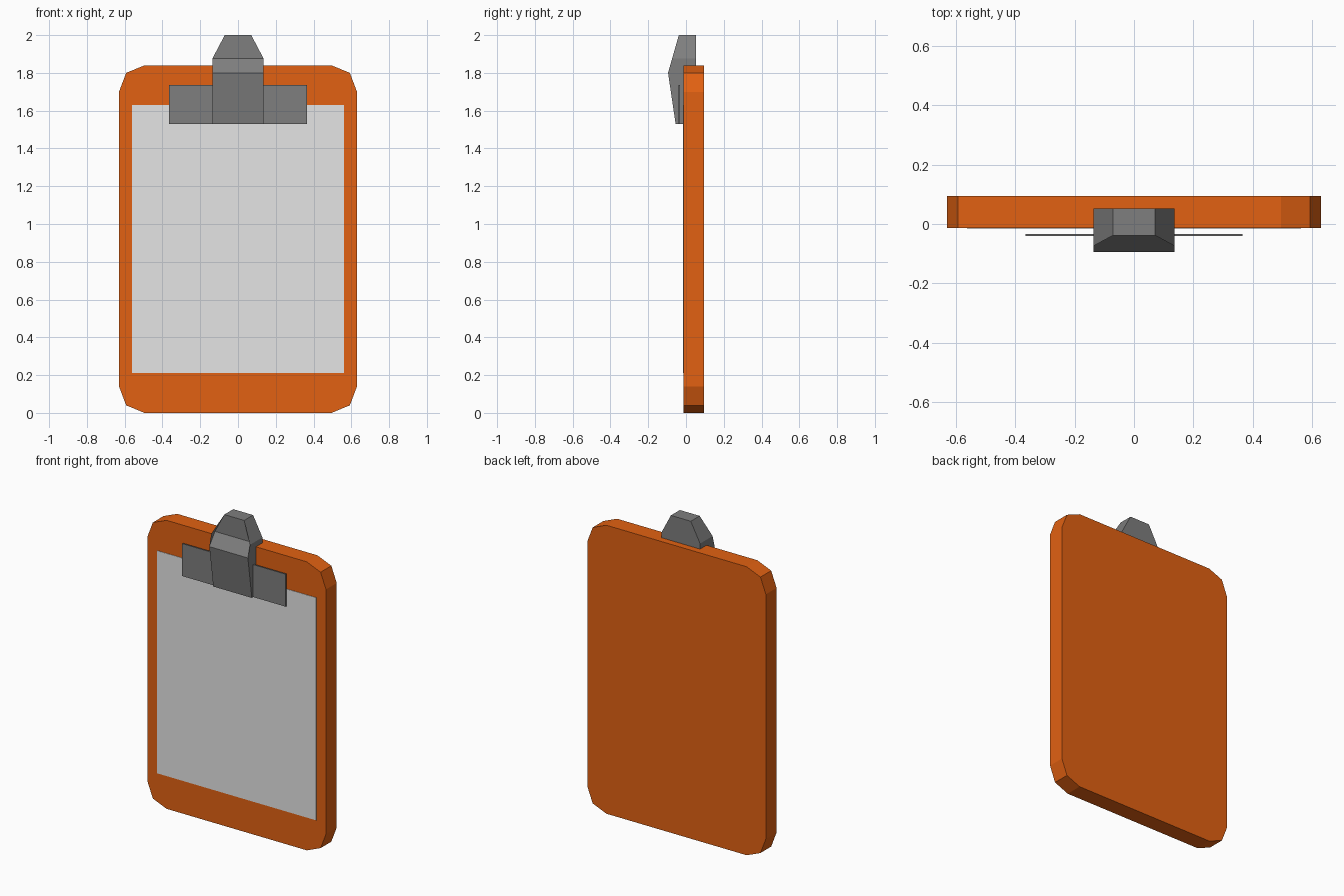
import bpy, bmesh

cube = bpy.data.objects.get("Cube")
if cube:
    bpy.data.objects.remove(cube)


def material(name, rgb):
    m = bpy.data.materials.new(name)
    m.use_nodes = True
    col = (*rgb, 1.0)
    m.diffuse_color = col
    m.node_tree.nodes["Principled BSDF"].inputs["Base Color"].default_value = col
    return m


orange = material("orange", (0.76, 0.12, 0.006))
white = material("paper white", (0.78, 0.78, 0.78))
metal = material("dark grey metal", (0.21, 0.21, 0.21))


def finish(name, bm, mat):
    bmesh.ops.recalc_face_normals(bm, faces=bm.faces)
    me = bpy.data.meshes.new(name)
    bm.to_mesh(me)
    bm.free()
    me.materials.append(mat)
    ob = bpy.data.objects.new(name, me)
    bpy.context.collection.objects.link(ob)
    return ob


def prism(points, to_3d, start, end):
    """Extrude a flat outline between two depths."""
    bm = bmesh.new()
    a = [bm.verts.new(to_3d(p, start)) for p in points]
    b = [bm.verts.new(to_3d(p, end)) for p in points]
    bm.faces.new(a)
    bm.faces.new(b)
    n = len(points)
    for i in range(n):
        j = (i + 1) % n
        bm.faces.new((a[i], a[j], b[j], b[i]))
    return bm


def facing_front(p, d):
    return (p[0], d, p[1])


def facing_side(p, d):
    return (d, p[0], p[1])


def plate(name, x0, x1, z0, z1, y0, y1, mat):
    outline = [(x0, z0), (x1, z0), (x1, z1), (x0, z1)]
    return finish(name, prism(outline, facing_front, y0, y1), mat)


# Board with two-step rounded corners
HALF_H = 0.92
corner = [(0.63, 0.78), (0.592, 0.88), (0.495, HALF_H)]
quarter = corner + [(-x, z) for x, z in reversed(corner)]
outline = [(x, HALF_H + z) for x, z in quarter]
outline += [(-x, HALF_H - z) for x, z in quarter]
finish("board", prism(outline, facing_front, -0.013, 0.095), orange)

# Sheet of paper
plate("paper", -0.562, 0.562, 0.21, 1.63, -0.0155, -0.012, white)

# Clip body: side profile, narrowed at the top grip
profile = [(-0.038, 2.0), (-0.038, 1.875), (-0.095, 1.8), (-0.055, 1.53),
           (0.0, 1.53), (0.0, 1.8), (0.052, 1.8), (0.052, 1.875), (0.052, 2.0)]
bm = prism(profile, facing_side, -0.136, 0.136)
bmesh.ops.connect_verts_concave(bm, faces=[f for f in bm.faces if len(f.verts) > 4])
bmesh.ops.bisect_plane(bm, geom=bm.verts[:] + bm.edges[:] + bm.faces[:],
                       plane_co=(0, 0, 1.875), plane_no=(0, 0, 1))
for v in bm.verts:
    if v.co.z > 1.99:
        v.co.x *= 0.07 / 0.136
finish("clip_body", bm, metal)

# Flat wings either side of the clip
for name, s in (("clip_wing_left", 1), ("clip_wing_right", -1)):
    plate(name, s * 0.12, s * 0.365, 1.53, 1.737, -0.041, -0.033, metal)
